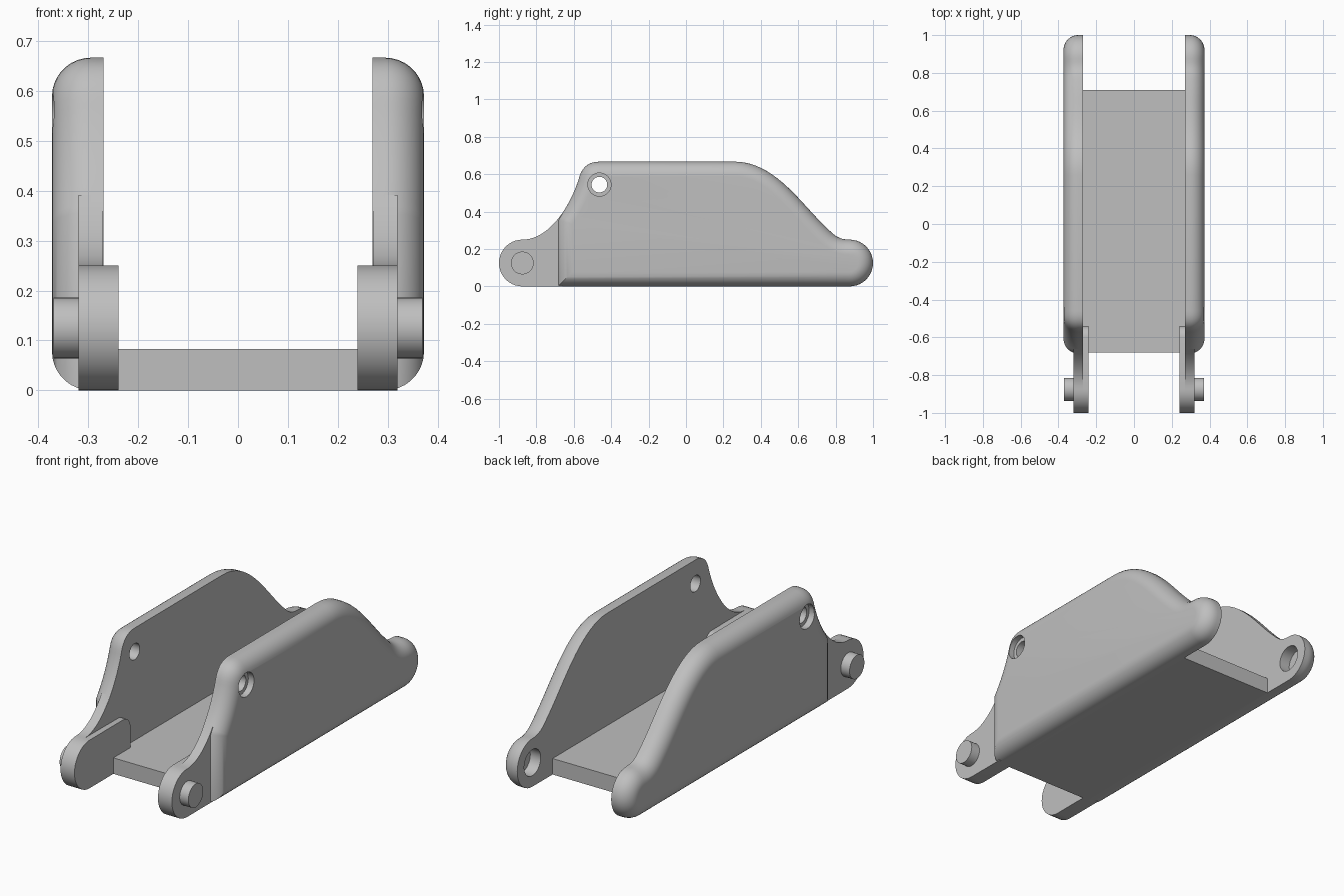
import bpy, bmesh
from math import sin, cos, pi
from mathutils import Vector, Matrix
from mathutils.geometry import interpolate_bezier

if "Cube" in bpy.data.objects:
    bpy.data.objects.remove(bpy.data.objects["Cube"])

grey = bpy.data.materials.new("plain grey")
grey.use_nodes = True
grey.diffuse_color = (0.52, 0.52, 0.52, 1)
grey.node_tree.nodes["Principled BSDF"].inputs["Base Color"].default_value = grey.diffuse_color

LUG_Y, LUG_R = 0.875, 0.125    # hinge centre distance and radius
STEP_Y = -0.685                # front end of the thick wall


def curve(a, b, c, d, n=14):
    return interpolate_bezier(Vector(a), Vector(b), Vector(c), Vector(d), n)


def arc(cy, cz, r, start, end, n=20):
    return [Vector((cy + r * cos(start + (end - start) * i / n),
                    cz + r * sin(start + (end - start) * i / n))) for i in range(n + 1)]


def tidy(points):
    """Drop repeated neighbours from a closed outline."""
    return [p for i, p in enumerate(points) if (p - points[i - 1]).length > 1e-4]


def inset(points, dist):
    """Move a counterclockwise outline inwards with mitred corners."""
    out = []
    for i, p in enumerate(points):
        e1 = (p - points[i - 1]).normalized()
        e2 = (points[(i + 1) % len(points)] - p).normalized()
        n1, n2 = Vector((e1.y, -e1.x)), Vector((e2.y, -e2.x))
        out.append(p - (n1 + n2) * dist / (1 + n1.dot(n2)))
    return out


def loft(name, layers):
    """Solid through (x, outline) layers, outlines lying in the y-z plane."""
    bm = bmesh.new()
    rings = [[bm.verts.new((x, p[0], p[1])) for p in pts] for x, pts in layers]
    for a, b in zip(rings, rings[1:]):
        for i in range(len(a)):
            bm.faces.new((a[i - 1], a[i], b[i], b[i - 1]))
    bm.faces.new(rings[0][::-1])
    bm.faces.new(rings[-1])
    bmesh.ops.recalc_face_normals(bm, faces=bm.faces)
    mesh = bpy.data.meshes.new(name)
    bm.to_mesh(mesh)
    bm.free()
    obj = bpy.data.objects.new(name, mesh)
    mesh.materials.append(grey)
    bpy.context.collection.objects.link(obj)
    return obj


def rod(name, y, z, r, x0, x1):
    circle = tidy(arc(y, z, r, 0, 2 * pi, 32))
    return loft(name, [(x0, circle), (x1, circle)])


def finish(obj, cutters=(), mirror=True):
    """Cut the holes, mirror to the other side and shade."""
    bpy.ops.object.select_all(action='DESELECT')
    bpy.context.view_layer.objects.active = obj
    obj.select_set(True)
    for c in cutters:
        mod = obj.modifiers.new("hole", 'BOOLEAN')
        mod.operation, mod.solver, mod.object = 'DIFFERENCE', 'EXACT', c
        bpy.ops.object.modifier_apply(modifier=mod.name)
        bpy.data.objects.remove(c)
    if mirror:
        mod = obj.modifiers.new("mirror", 'MIRROR')
        mod.use_mirror_merge = False
        bpy.ops.object.modifier_apply(modifier=mod.name)
    bpy.ops.object.shade_smooth_by_angle(angle=pi / 6)


# Shared front slope running down to the hinge tongue
slope = curve((-0.575, 0.57), (-0.62, 0.43), (-0.73, 0.25), (-LUG_Y, 0.25), 30)

# Thick side wall with a rounded outer rim
wall = [Vector((STEP_Y, 0))]
wall += arc(LUG_Y, LUG_R, LUG_R, -pi / 2, pi / 2)
wall += curve((LUG_Y, 0.25), (0.81, 0.25), (0.79, 0.277), (0.74, 0.325), 10)
wall += curve((0.74, 0.325), (0.61, 0.45), (0.47, 0.667), (0.26, 0.667), 18)
wall += curve((-0.46, 0.667), (-0.53, 0.667), (-0.56, 0.63), (-0.575, 0.57), 10)
wall += [p for p in slope if p.x > STEP_Y + 0.003]
wall += [Vector((STEP_Y, 0.356))]
wall = tidy(wall)
RIM, STEPS = 0.078, 9
layers = [(0.27, wall)]
for i in range(STEPS + 1):
    t = i / STEPS * pi / 2
    layers.append((0.295 + RIM * sin(t), inset(wall, RIM * (1 - cos(t)))))
side_wall = loft("side_wall", layers)
finish(side_wall, [
    rod("hinge_socket_cutter", LUG_Y, LUG_R, 0.068, 0.2, 0.33),
    rod("bolt_hole_cutter", -0.463, 0.544, 0.042, 0.2, 0.5),
    rod("counterbore_cutter", -0.463, 0.544, 0.062, 0.34, 0.5)])

# Thin web joining the wall to the tongue
lug_end = arc(-LUG_Y, LUG_R, LUG_R, pi / 2, 1.5 * pi)
web = [p for p in slope if p.x < -0.66]
web = tidy(web + lug_end + [Vector((-0.66, 0))])
finish(loft("hinge_web", [(0.271, web), (0.32, web)]))

# Tongue pad on the inner face
pad = tidy(lug_end + [Vector((-0.54, 0))] + arc(-0.6, 0.19, 0.06, 0, pi / 2, 8))
finish(loft("hinge_tongue", [(0.24, pad), (0.271, pad)]))

# Hinge pins
finish(rod("hinge_pin", -LUG_Y, LUG_R, 0.061, 0.31, 0.37))

# Floor plate between the walls
floor = [(-0.68, 0), (0.71, 0), (0.71, 0.083), (-0.68, 0.083)]
finish(loft("floor_plate", [(-0.271, floor), (0.271, floor)]), mirror=False)
